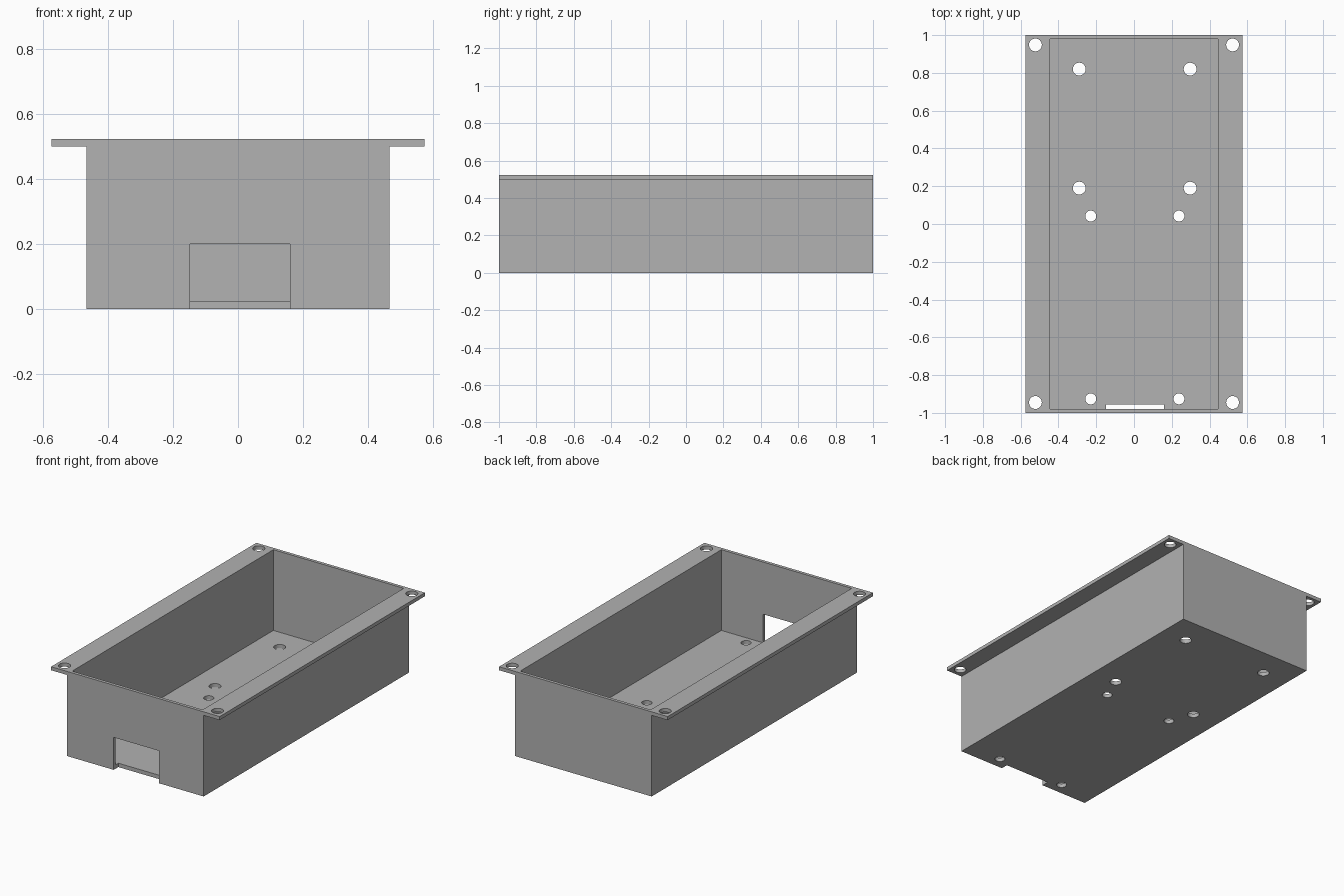
import bpy, bmesh
from mathutils import Matrix, Vector

cube = bpy.data.objects.get("Cube")
if cube:
    bpy.data.objects.remove(cube, do_unlink=True)

HEIGHT, FLANGE_Z, FLOOR_Z = 0.522, 0.5, 0.024
BODY_X, FLANGE_X = 0.466, 0.575

grey = bpy.data.materials.new("plain grey")
grey.use_nodes = True
grey.diffuse_color = (0.445, 0.445, 0.445, 1)
grey.node_tree.nodes["Principled BSDF"].inputs["Base Color"].default_value = grey.diffuse_color


def make_object(name, bm):
    bmesh.ops.recalc_face_normals(bm, faces=bm.faces)
    mesh = bpy.data.meshes.new(name)
    bm.to_mesh(mesh)
    bm.free()
    mesh.materials.append(grey)
    obj = bpy.data.objects.new(name, mesh)
    bpy.context.collection.objects.link(obj)
    return obj


def block(name, low, high):
    low, high = Vector(low), Vector(high)
    bm = bmesh.new()
    place = Matrix.Translation((low + high) / 2) @ Matrix.Diagonal((*(high - low), 1))
    bmesh.ops.create_cube(bm, size=1, matrix=place)
    return make_object(name, bm)


def drills(name, points, radius, z):
    bm = bmesh.new()
    for x, y in points:
        bmesh.ops.create_cone(bm, cap_ends=True, segments=32, radius1=radius, radius2=radius,
                              depth=0.1, matrix=Matrix.Translation((x, y, z)))
    return make_object(name, bm)


def cut(target, cutter):
    mod = target.modifiers.new(cutter.name, 'BOOLEAN')
    mod.operation, mod.solver, mod.object = 'DIFFERENCE', 'EXACT', cutter
    bpy.context.view_layer.objects.active = target
    bpy.ops.object.modifier_apply(modifier=mod.name)
    bpy.data.objects.remove(cutter, do_unlink=True)


# Body with side flanges: one T-shaped profile extruded along y
half = [(BODY_X, 0), (BODY_X, FLANGE_Z), (FLANGE_X, FLANGE_Z), (FLANGE_X, HEIGHT)]
profile = half + [(-x, z) for x, z in reversed(half)]
bm = bmesh.new()
face = bm.faces.new([bm.verts.new((x, -1, z)) for x, z in profile])
ext = bmesh.ops.extrude_face_region(bm, geom=[face], use_keep_orig=True)
bmesh.ops.translate(bm, vec=(0, 2, 0),
                    verts=[v for v in ext["geom"] if isinstance(v, bmesh.types.BMVert)])
tray = make_object("flanged_tray", bm)

# Open cavity and the cable notch in the front wall and floor edge
cut(tray, block("cavity", (-0.445, -0.98, FLOOR_Z), (0.445, 0.98, 0.7)))
cut(tray, block("front_notch", (-0.148, -1.1, -0.1), (0.16, -0.955, 0.2)))

# Flange corner holes, then large and small floor holes
cut(tray, drills("flange_holes", [(x, y) for x in (-0.522, 0.522) for y in (-0.945, 0.948)],
                 0.034, 0.511))
cut(tray, drills("large_floor_holes", [(x, y) for x in (-0.29, 0.297) for y in (0.19, 0.82)],
                 0.034, 0.012))
cut(tray, drills("small_floor_holes", [(x, y) for x in (-0.229, 0.238) for y in (-0.926, 0.042)],
                 0.029, 0.012))

# Smooth hole walls, sharp box edges
bpy.ops.object.select_all(action='DESELECT')
tray.select_set(True)
bpy.context.view_layer.objects.active = tray
bpy.ops.object.shade_smooth_by_angle()
